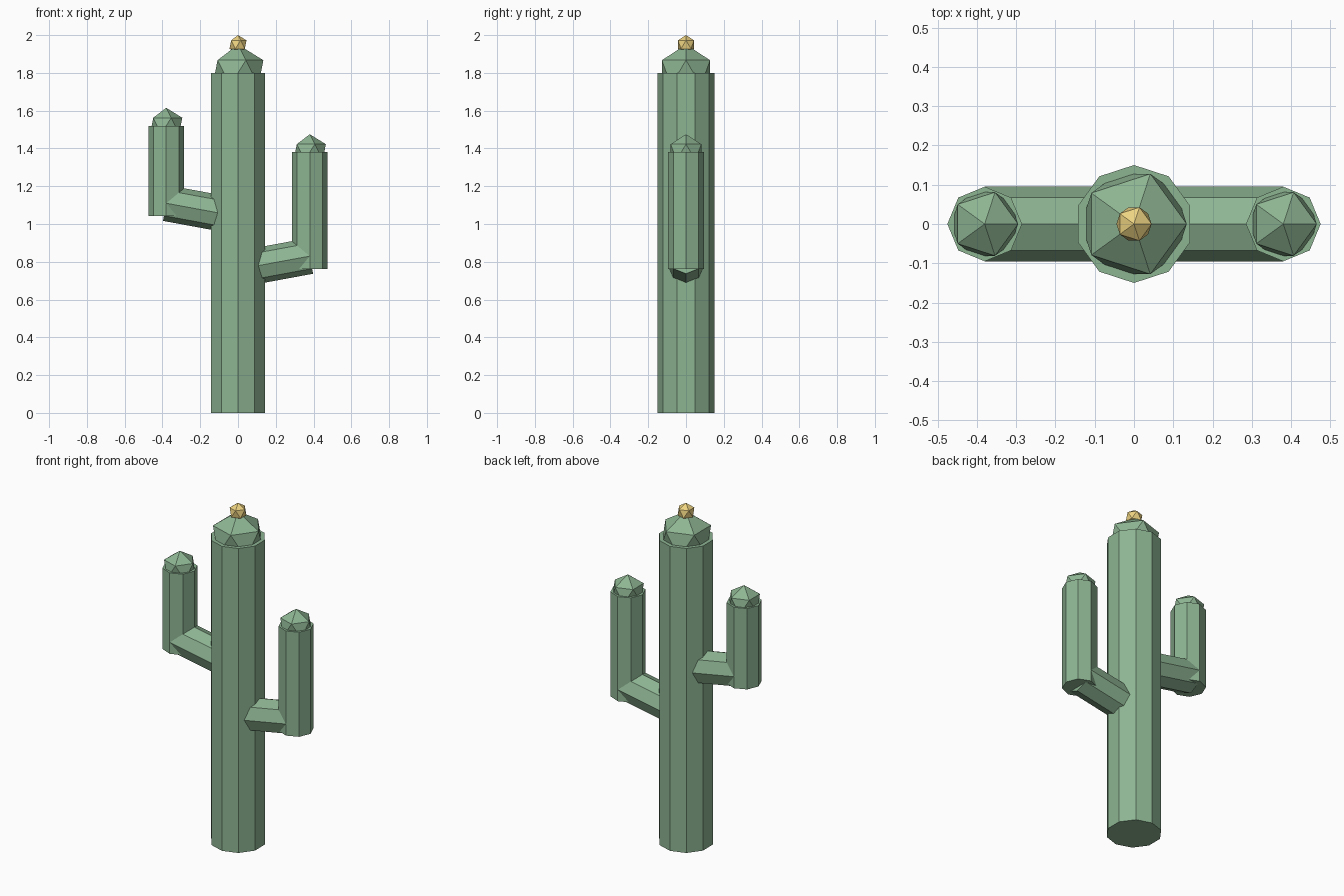
import bpy
import math
from mathutils import Vector

if "Cube" in bpy.data.objects:
    bpy.data.objects.remove(bpy.data.objects["Cube"])


def material(name, color):
    m = bpy.data.materials.new(name)
    m.diffuse_color = color
    m.use_nodes = True
    m.node_tree.nodes["Principled BSDF"].inputs["Base Color"].default_value = m.diffuse_color
    return m


green = material("cactus_green", (0.27, 0.46, 0.29, 1))
yellow = material("flower_yellow", (0.85, 0.65, 0.22, 1))


def finish(name, mat):
    ob = bpy.context.object
    ob.name = name
    ob.data.materials.append(mat)


def tube(name, start, end, radius, sides):
    """Closed prism between two points in the XZ plane."""
    a, b = Vector(start), Vector(end)
    d = b - a
    bpy.ops.mesh.primitive_cylinder_add(
        vertices=sides, radius=radius, depth=d.length, location=(a + b) / 2,
        rotation=(0, math.atan2(d.x, d.z), 0))
    finish(name, green)


def ball(name, z, radius, mat, x=0):
    bpy.ops.mesh.primitive_ico_sphere_add(subdivisions=1, radius=radius, location=(x, 0, z))
    finish(name, mat)


# Trunk with rounded cap and flower
tube("trunk", (0, 0, 0), (0, 0, 1.8), 0.15, 10)
ball("trunk_cap", 1.8, 0.15, green)
ball("flower", 1.95, 0.05, yellow)

# Arms: sloping elbow, upright, cap
for side, x, elbow_z, top_z in (("right", 0.38, 0.83, 1.38), ("left", -0.38, 1.11, 1.52)):
    tube(side + "_elbow", (0, 0, elbow_z - 0.07), (x, 0, elbow_z), 0.095, 8)
    tube(side + "_arm", (x, 0, elbow_z - 0.068), (x, 0, top_z), 0.095, 8)
    ball(side + "_arm_cap", top_z, 0.095, green, x)
